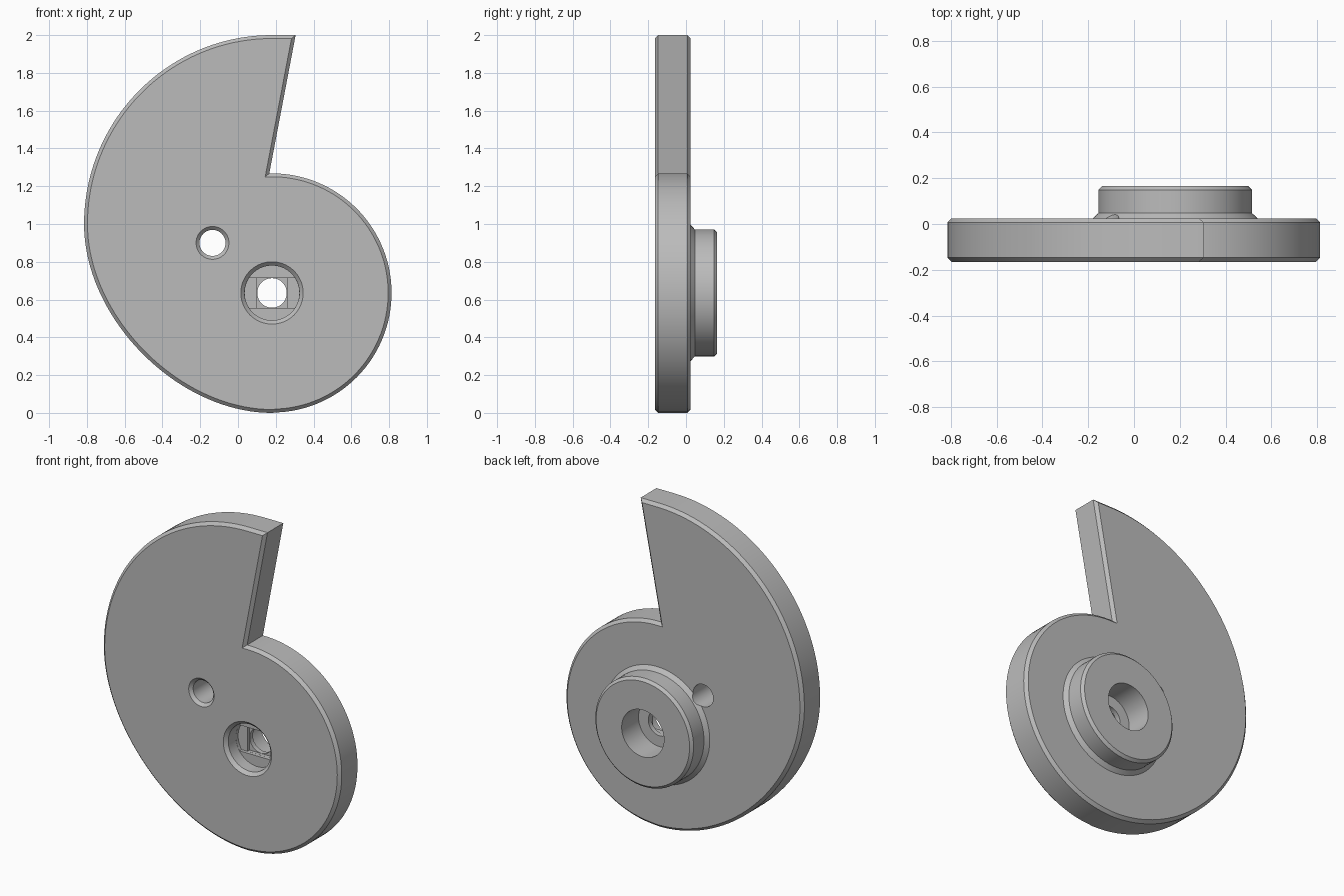
import bpy, bmesh
from math import sin, cos, pi, radians, asin
from mathutils import Vector
from mathutils.geometry import interpolate_bezier

if "Cube" in bpy.data.objects:
    bpy.data.objects.remove(bpy.data.objects["Cube"])

CX, CZ = 0.18, 0.635            # hub axis
FRONT, BACK, END = -0.165, 0.025, 0.165


def finish(name, bm):
    bmesh.ops.recalc_face_normals(bm, faces=bm.faces)
    mesh = bpy.data.meshes.new(name)
    bm.to_mesh(mesh)
    bm.free()
    obj = bpy.data.objects.new(name, mesh)
    bpy.context.collection.objects.link(obj)
    return obj


def prism(name, outline, y0, y1, chamfer=0):
    bm = bmesh.new()
    face = bm.faces.new([bm.verts.new((x, y0, z)) for x, z in outline])
    ext = bmesh.ops.extrude_face_region(bm, geom=[face])["geom"]
    bmesh.ops.translate(bm, vec=(0, y1 - y0, 0),
                        verts=[v for v in ext if isinstance(v, bmesh.types.BMVert)])
    if not any(f.is_valid and all(abs(v.co.y - y0) < 1e-6 for v in f.verts) for f in bm.faces):
        bm.faces.new([v for v in bm.verts if abs(v.co.y - y0) < 1e-6])
    if chamfer:
        rim = [e for e in bm.edges if abs(e.verts[0].co.y - e.verts[1].co.y) < 1e-6]
        bmesh.ops.bevel(bm, geom=rim, offset=chamfer, segments=1,
                        affect='EDGES', clamp_overlap=False)
    return finish(name, bm)


def lathe(name, profile, cx=CX, cz=CZ, n=96):
    # profile of (radius, y) turned about an axis along y
    bm = bmesh.new()
    rings = [[bm.verts.new((cx + r * cos(2 * pi * i / n), y, cz + r * sin(2 * pi * i / n)))
              for i in range(n)] for r, y in profile]
    for a, b in zip(rings, rings[1:]):
        for i in range(n):
            j = (i + 1) % n
            bm.faces.new((a[i], a[j], b[j], b[i]))
    bm.faces.new(rings[0])
    bm.faces.new(rings[-1])
    return finish(name, bm)


def combine(target, tool, operation):
    mod = target.modifiers.new("join", 'BOOLEAN')
    mod.operation, mod.solver, mod.object = operation, 'EXACT', tool
    bpy.context.view_layer.objects.active = target
    bpy.ops.object.modifier_apply(modifier=mod.name)
    bpy.data.objects.remove(tool)


def bezier(*pts, n=40):
    vecs = [Vector((x, 0, z)) for x, z in pts]
    return [(p.x, p.z) for p in interpolate_bezier(*vecs, n)]


# Snail outline: round right half, swelling left side, flat tip, slanted step
R = 0.633
arc = [(CX + R * cos(radians(a)), CZ + R * sin(radians(a))) for a in
       [91.3 - 181.3 * i / 60 for i in range(60)]]
low = bezier((CX, 0), (CX - 0.5, 0), (-0.815, 0.5), (-0.815, 1.0))
high = bezier((-0.815, 1.0), (-0.815, 1.55), (CX - 0.55, 2.0), (CX, 2.0))
cam = prism("snail_cam", arc + low + high[1:] + [(0.305, 2.0)], FRONT, BACK, 0.018)

# Hub on the back with a flared foot and chamfered rim
hub = lathe("hub", [(0.36, -0.02), (0.36, BACK), (0.336, 0.047),
                    (0.336, END - 0.016), (0.32, END)])
combine(cam, hub, 'UNION')

# Front pocket, back pocket and the through hole between them
combine(cam, lathe("front_pocket", [(0.185, FRONT - 0.02), (0.165, FRONT),
                                    (0.145, FRONT + 0.02), (0.145, -0.07)]), 'DIFFERENCE')
combine(cam, lathe("back_pocket", [(0.145, 0.0), (0.145, END + 0.05)]), 'DIFFERENCE')
combine(cam, lathe("axle_hole", [(0.078, -0.3), (0.078, 0.3)], n=64), 'DIFFERENCE')

# Stepped floor of the front pocket: a slot, then a square
half, rad = 0.08, 0.1445
lim = asin(half / rad)
side = [-lim + 2 * lim * i / 12 for i in range(13)]
slot = [(CX + s * rad * cos(a), CZ + s * rad * sin(a)) for s in (1, -1) for a in side]
combine(cam, prism("slot", slot, -0.08, -0.05), 'DIFFERENCE')
h = half - 0.0005
square = [(CX + sx * h, CZ + sz * h) for sx, sz in ((1, 1), (-1, 1), (-1, -1), (1, -1))]
combine(cam, prism("square", square, -0.06, -0.03), 'DIFFERENCE')

# Small side hole with a front chamfer, nicking the hub foot
combine(cam, lathe("side_hole", [(0.105, FRONT - 0.02), (0.087, FRONT), (0.069, FRONT + 0.018),
                                 (0.069, 0.1)], -0.135, 0.9, 64), 'DIFFERENCE')

# Plain grey plastic
grey = bpy.data.materials.new("grey")
grey.use_nodes = True
colour = (0.5, 0.5, 0.5, 1)
grey.diffuse_color = colour
grey.node_tree.nodes["Principled BSDF"].inputs["Base Color"].default_value = colour
cam.data.materials.clear()
cam.data.materials.append(grey)

bpy.ops.object.select_all(action='DESELECT')
cam.select_set(True)
bpy.context.view_layer.objects.active = cam
bpy.ops.object.shade_smooth_by_angle(angle=radians(25))
